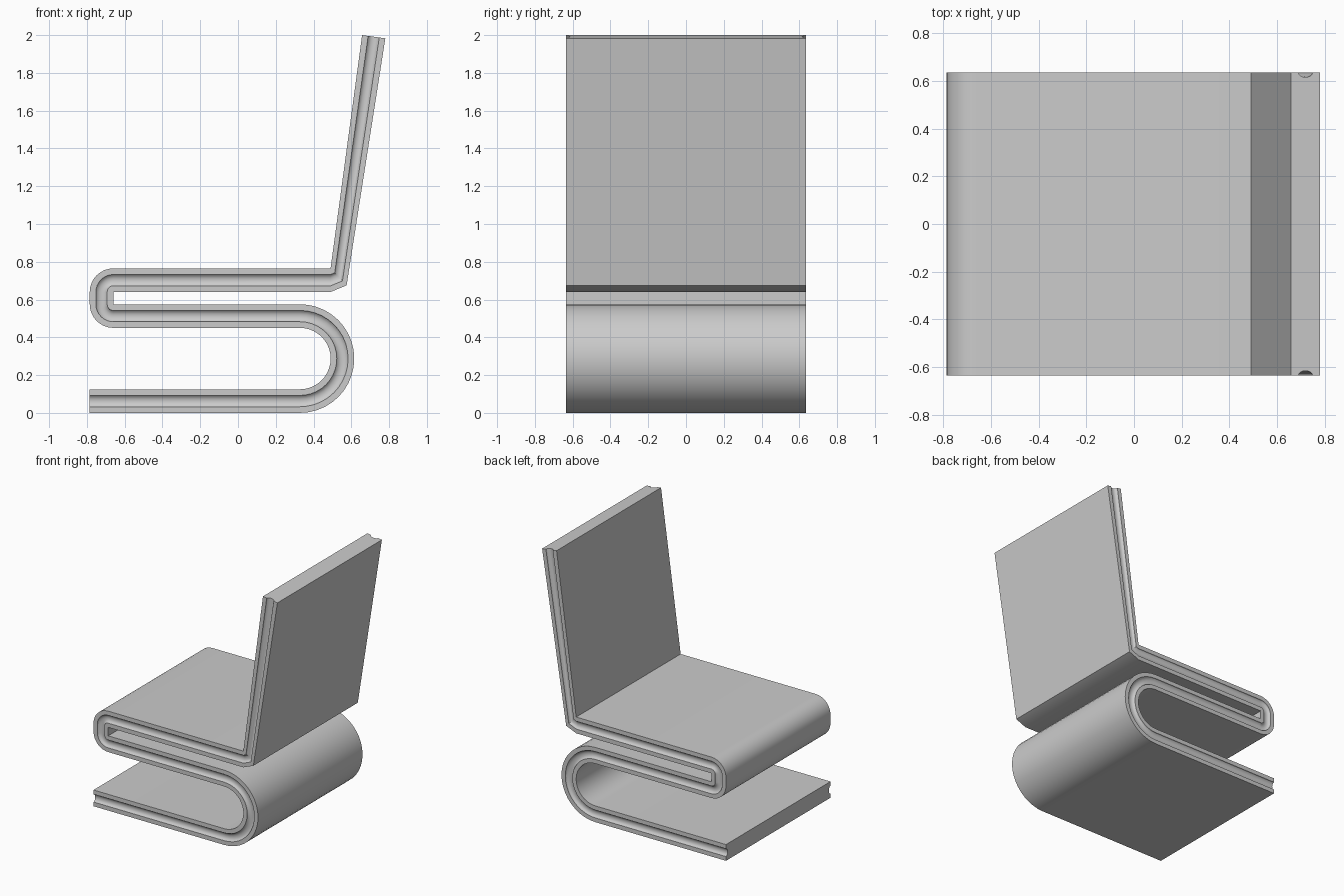
import bpy, bmesh
from math import cos, sin, pi, radians
from mathutils import Vector

if "Cube" in bpy.data.objects:
    bpy.data.objects.remove(bpy.data.objects["Cube"])

HALF_W = 0.635   # half width of the chair
T = 0.125        # slab thickness


def fan(cx, cz, r_right, r_left, a0, a1, n):
    """Stations (right edge, left edge) of the ribbon turning about a centre."""
    out = []
    for i in range(n + 1):
        a = radians(a0 + (a1 - a0) * i / n)
        d = Vector((cos(a), sin(a)))
        c = Vector((cx, cz))
        out.append((c + d * r_right, c + d * r_left))
    return out


# ribbon path: foot slab, rear bend, under-seat, front bend, seat, backrest
stations = [(Vector((-0.785, 0)), Vector((-0.785, T)))]
stations += fan(0.328, 0.2875, 0.2875, 0.1625, -90, 90, 20)
stations += fan(-0.66, 0.575, 0, T, 270, 180, 8)
stations += fan(-0.66, 0.64, 0, T, 180, 90, 8)
stations += [
    (Vector((0.49, 0.64)), Vector((0.49, 0.765))),
    (Vector((0.575, 0.675)), Vector((0.49, 0.765))),
    (Vector((0.78, 1.983)), Vector((0.657, 2.0))),
]

# cross-section: rectangle with a shallow round groove in each side edge
N = 8
groove = [(0.5 - 0.24 * cos(pi * i / N), HALF_W - 0.02 * sin(pi * i / N))
          for i in range(N + 1)]
side = [(0, HALF_W)] + groove + [(1, HALF_W)]
section = side + [(f, -y) for f, y in reversed(side)]

# sweep the section along the ribbon
bm = bmesh.new()
rings = []
for right, left in stations:
    ring = []
    for f, y in section:
        p = right.lerp(left, f)
        ring.append(bm.verts.new((p.x, y, p.y)))
    rings.append(ring)
m = len(section)
for a, b in zip(rings, rings[1:]):
    for i in range(m):
        j = (i + 1) % m
        bm.faces.new((a[i], a[j], b[j], b[i]))
bm.faces.new(rings[0])
bm.faces.new(rings[-1])
bmesh.ops.remove_doubles(bm, verts=bm.verts, dist=1e-5)
bmesh.ops.recalc_face_normals(bm, faces=bm.faces)

mesh = bpy.data.meshes.new("folded_chair")
bm.to_mesh(mesh)
bm.free()
chair = bpy.data.objects.new("folded_chair", mesh)
bpy.context.collection.objects.link(chair)
bpy.context.view_layer.objects.active = chair
chair.select_set(True)
bpy.ops.object.shade_smooth_by_angle(angle=radians(24))
